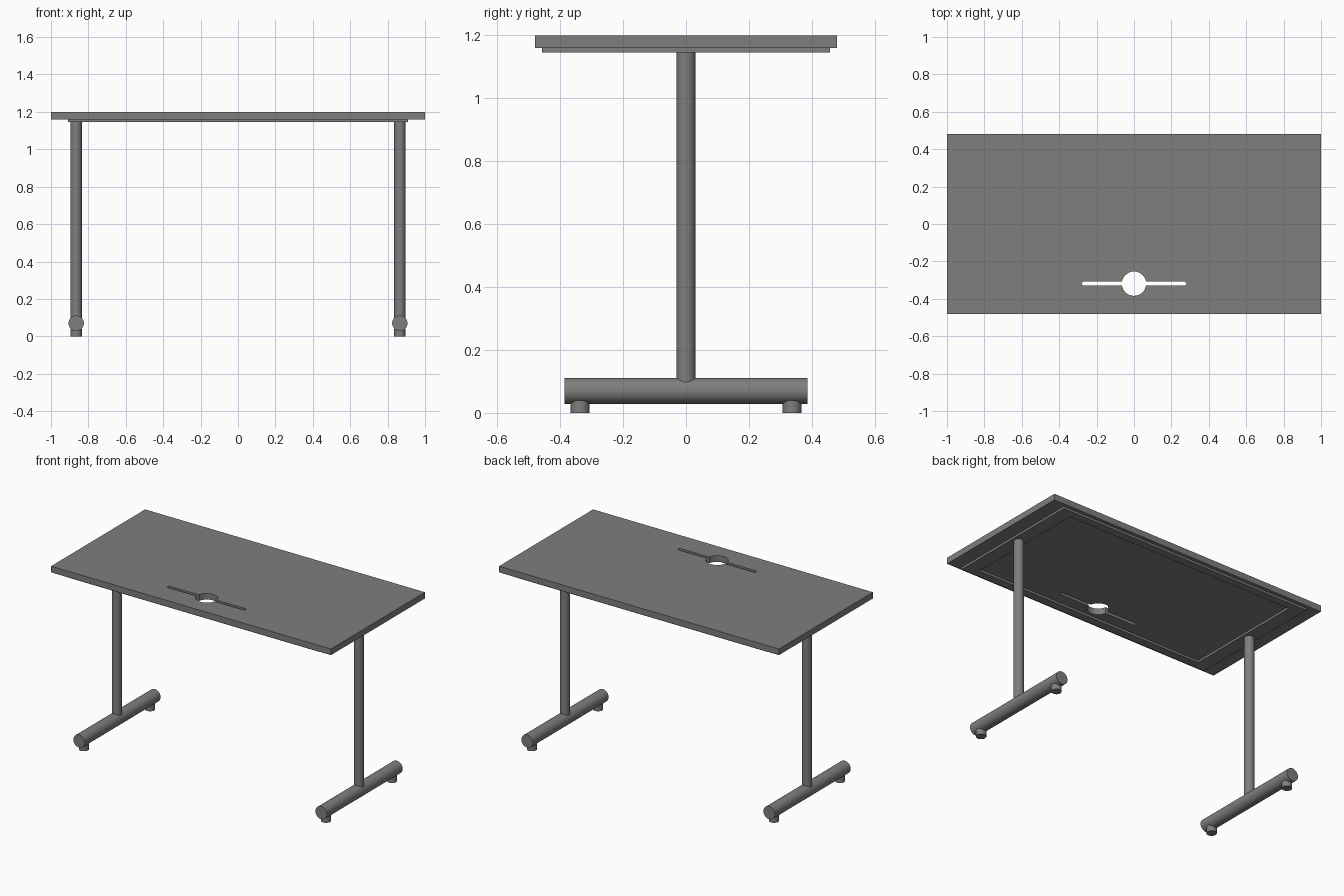
import bpy
from math import pi, cos, sin, asin

if "Cube" in bpy.data.objects:
    bpy.data.objects.remove(bpy.data.objects["Cube"])

# Dark grey finish for every part
dark = bpy.data.materials.new('dark_grey')
dark.diffuse_color = (0.21, 0.21, 0.21, 1)
dark.use_nodes = True
dark.node_tree.nodes["Principled BSDF"].inputs["Base Color"].default_value = dark.diffuse_color


def finish(obj):
    obj.data.materials.clear()
    obj.data.materials.append(dark)
    bpy.ops.object.select_all(action='DESELECT')
    obj.select_set(True)
    bpy.context.view_layer.objects.active = obj
    bpy.ops.object.shade_smooth_by_angle(angle=pi / 6)


def plate(name, outlines, z0, z1):
    """Flat panel from closed outlines; inner outlines become holes."""
    cu = bpy.data.curves.new(name, 'CURVE')
    cu.dimensions = '2D'
    cu.fill_mode = 'BOTH'
    cu.extrude = (z1 - z0) / 2
    for pts in outlines:
        sp = cu.splines.new('POLY')
        sp.points.add(len(pts) - 1)
        for p, (x, y) in zip(sp.points, pts):
            p.co = (x, y, 0, 1)
        sp.use_cyclic_u = True
        sp.use_smooth = False
    obj = bpy.data.objects.new(name, cu)
    bpy.context.collection.objects.link(obj)
    obj.location.z = (z0 + z1) / 2
    bpy.ops.object.select_all(action='DESELECT')
    obj.select_set(True)
    bpy.context.view_layer.objects.active = obj
    bpy.ops.object.convert(target='MESH')
    obj = bpy.context.view_layer.objects.active
    finish(obj)
    return obj


def rod(name, r, length, loc, rot=(0, 0, 0)):
    bpy.ops.mesh.primitive_cylinder_add(vertices=40, radius=r, depth=length,
                                        location=loc, rotation=rot)
    obj = bpy.context.object
    obj.name = name
    finish(obj)
    return obj


def rect(hx, hy):
    return [(-hx, -hy), (hx, -hy), (hx, hy), (-hx, hy)]


def cable_cutout(cy, r, half_len, w):
    """Round hole with a thin round-ended slot to each side."""
    a, half = asin(w / r), []
    for i in range(7):      # slot end
        t = -pi / 2 + pi * i / 6
        half.append((half_len - w + w * cos(t), w * sin(t)))
    for i in range(25):     # upper arc of the hole
        t = a + (pi - 2 * a) * i / 24
        half.append((r * cos(t), r * sin(t)))
    return [(x, cy + y) for x, y in half + [(-x, -y) for x, y in half]]


# Table top with cable cutout
plate('table_top', [rect(1, 0.48), cable_cutout(-0.319, 0.065, 0.28, 0.011)], 1.16, 1.2)

# Shallow support frame below the top
plate('under_frame', [rect(0.91, 0.457), rect(0.82, 0.405)], 1.146, 1.16)

# T-shaped legs: post, floor bar and two glides on each side
for side, s in (('left', -1), ('right', 1)):
    x = s * 0.865
    rod(side + '_post', 0.03, 1.055, (x, 0, 0.6225))
    rod(side + '_foot_bar', 0.041, 0.774, (x, 0, 0.07), (pi / 2, 0, 0))
    for end, t in (('front', -1), ('back', 1)):
        rod(f'{side}_{end}_glide', 0.03, 0.04, (x, t * 0.337, 0.02))
